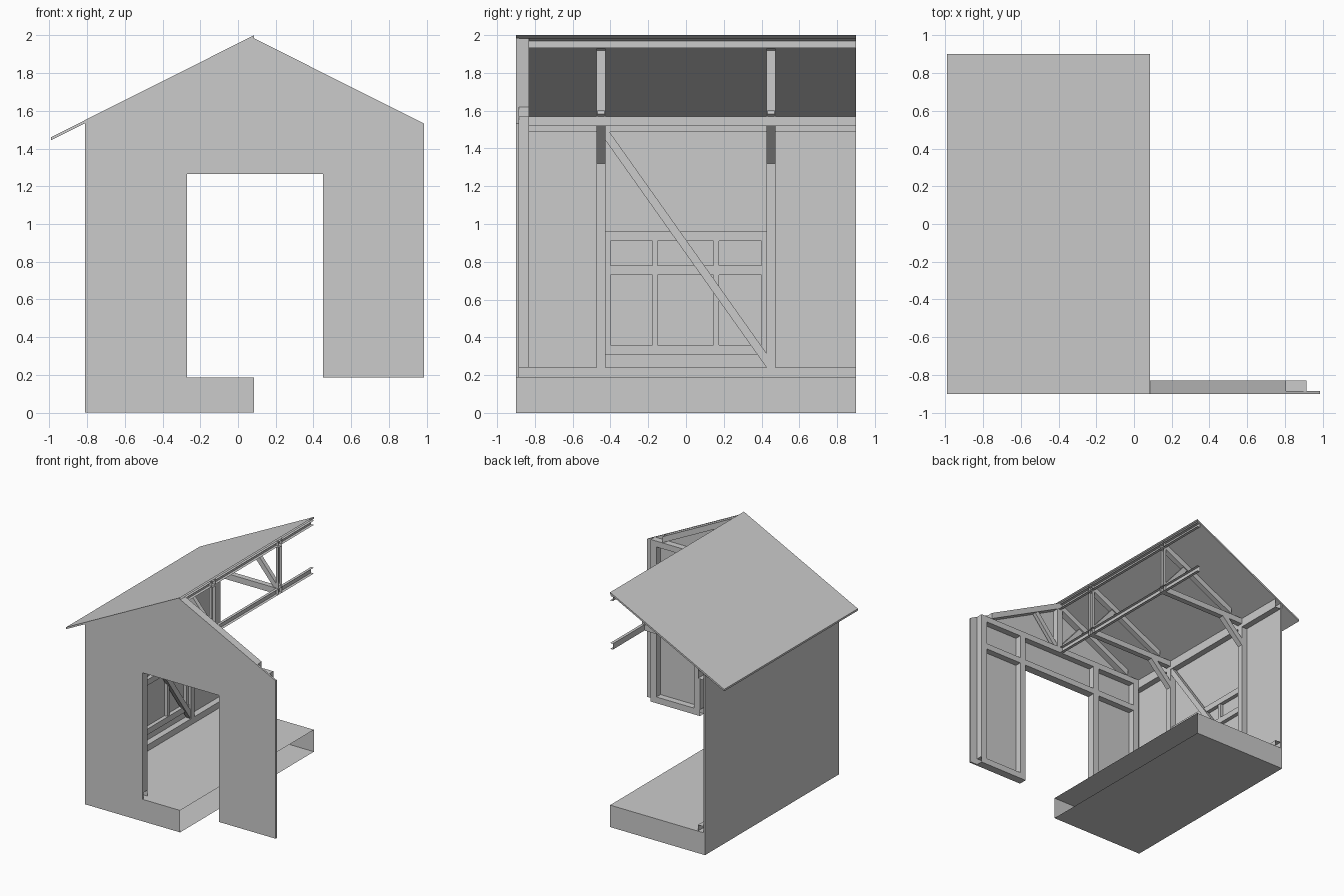
import bpy, bmesh, math
from mathutils import Vector

if "Cube" in bpy.data.objects:
    bpy.data.objects.remove(bpy.data.objects["Cube"])

CX = 0.085            # ridge / cut plane
SL = 0.502            # roof slope
Y0, Y1 = -0.9, 0.9
XL, XR = -0.81, 0.985
FLOOR = 0.187
T = 0.055             # timber size


def prism(name, pts, axis, a, b, open_dirs=()):
    """Extrude a 2D profile along axis; drop faces that look along open_dirs."""
    def co(p, d):
        return {'x': (d, p[0], p[1]), 'y': (p[0], d, p[1]), 'z': (p[0], p[1], d)}[axis]
    bm = bmesh.new()
    A = [bm.verts.new(co(p, a)) for p in pts]
    B = [bm.verts.new(co(p, b)) for p in pts]
    bm.faces.new(A)
    bm.faces.new(B[::-1])
    n = len(pts)
    for i in range(n):
        j = (i + 1) % n
        bm.faces.new((A[i], B[i], B[j], A[j]))
    bmesh.ops.recalc_face_normals(bm, faces=bm.faces[:])
    bm.normal_update()
    drop = [f for f in bm.faces if any(f.normal.dot(Vector(d)) > 0.99 for d in open_dirs)]
    bmesh.ops.delete(bm, geom=drop, context='FACES_ONLY')
    me = bpy.data.meshes.new(name)
    bm.to_mesh(me)
    bm.free()
    ob = bpy.data.objects.new(name, me)
    bpy.context.collection.objects.link(ob)
    return ob


def box(name, x0, x1, y0, y1, z0, z1, open_dirs=()):
    return prism(name, [(x0, y0), (x1, y0), (x1, y1), (x0, y1)], 'z', z0, z1, open_dirs)


def bar(name, p, q, w, axis, a, b):
    """Straight timber from p to q, width w, in the plane across axis."""
    p, q = Vector(p), Vector(q)
    d = (q - p).normalized()
    n = Vector((-d.y, d.x)) * w / 2
    return prism(name, [p + n, q + n, q - n, p - n], axis, a, b)


PX, PY, NY = (1, 0, 0), (0, 1, 0), (0, -1, 0)

# Base slab, open at the cut plane
box("base", XL, CX, Y0, Y1, 0, FLOOR, [PX])

# Roof panel, open at the ridge
xe = -0.99
ze = 2.0 - SL * (CX - xe)
prism("roof_panel", [(CX, 2.0), (xe, ze), (xe, ze - 0.016), (CX, 1.984)], 'y', Y0, Y1, [PX])

# Front cladding with doorway
top = lambda x: 1.984 - SL * abs(x - CX)
D0, D1, DH = -0.27, 0.45, 1.265
prism("front_cladding", [(XL, FLOOR), (D0, FLOOR), (D0, DH), (D1, DH), (D1, FLOOR), (XR, FLOOR),
                         (XR, top(XR)), (CX, top(CX)), (XL, top(XL))], 'y', Y0, -0.885)

# Side cladding
box("side_cladding", XL, XL + 0.015, -0.885, Y1, FLOOR, top(XL))

# Trusses
TZ0, TZ1 = 1.518, 1.568


def truss(name, yc, sides, hw, web_hw):
    y0, y1 = yc - hw, yc + hw
    for s in sides:
        def P(d, z):
            return (CX + s * d, z)
        od = [(-s, 0, 0)]
        # half tie, rafter and king post, open on the centre line
        prism(name + "_tie", [P(0, TZ0), P(0.83, TZ0), P(0.83, TZ1), P(0, TZ1)], 'y', y0, y1, od)
        prism(name + "_rafter", [P(0, 1.982), P(0.72, 1.982 - 0.72 * SL), P(0.72, TZ1), P(0, 1.93)],
              'y', y0, y1, od)
        prism(name + "_king_post", [P(0, TZ1), P(0.025, TZ1), P(0.025, 1.92), P(0, 1.92)],
              'y', y0, y1, od)
        bar(name + "_web", P(0.025, TZ1), P(0.245, 1.825), 0.042, 'y', yc - web_hw, yc + web_hw)


FY0, FY1 = -0.885, -0.83
truss("front_truss", (FY0 + FY1) / 2, (-1, 1), T / 2, 0.016)
for y in (-0.45, 0.45):
    truss("inner_truss", y, (-1,), 0.0235, 0.018)

# Ridge beam and centre tie beam, halved lengthwise
box("ridge_beam", CX - 0.025, CX, FY1, Y1, 1.932, 1.968, [PX, PY, NY])
box("centre_beam", CX - 0.025, CX, FY1, Y1, TZ0, TZ1, [PX, PY, NY])

# Front wall frame
FL, FR = CX - 0.83, CX + 0.83
for x in (FL, D0 - T, D1, FR - T):
    box("front_post", x, x + T, FY0, FY1, FLOOR + 0.053, TZ0)
for a, b in ((FL, D0), (D1, FR)):
    box("front_sill", a, b, FY0, FY1, FLOOR, FLOOR + 0.053, [PX, (-1, 0, 0)])
for a, b in ((FL + T, D0 - T), (D0, D1), (D1 + T, FR - T)):
    box("front_header", a, b, FY0, FY1, DH, DH + 0.05)

# Side wall frame
SX0, SX1 = XL + 0.015, XL + 0.068
box("side_sill", SX0, SX1, FY0, Y1, FLOOR, 0.24, [PY, NY])
prism("side_plate", [(SX0, TZ0 - 0.03), (SX1, TZ0 - 0.03), (SX1, 1.565), (SX0, 1.54)],
      'y', FY0, Y1, [PY, NY])
for y in (-0.45, 0.45):
    box("side_post", SX0, SX1, y - 0.0235, y + 0.0235, 0.24, TZ0)
    # knee brace from post to tie
    prism("knee_brace", [(SX1, 1.32), (SX1 + 0.2, TZ0), (SX1 + 0.135, TZ0), (SX1, 1.385)],
          'y', y - 0.0235, y + 0.0235)

# Rails and short studs between the side posts
PI = 0.4265
for z0, z1 in ((0.31, 0.36), (0.73, 0.78), (0.91, 0.96)):
    box("side_rail", SX0, SX1 - 0.02, -PI, PI, z0, z1)
for y in (-0.413, -0.165, 0.16, 0.413):
    for z0, z1 in ((0.36, 0.73), (0.78, 0.91)):
        box("short_stud", SX0, SX1 - 0.025, y - 0.0135, y + 0.0135, z0, z1)

# Diagonal wall brace with mitred ends
prism("diagonal_brace", [(-PI, TZ0), (-PI, TZ0 - 0.075), (PI, 0.24), (PI, 0.315)],
      'x', SX0 + 0.01, SX1 - 0.005)
